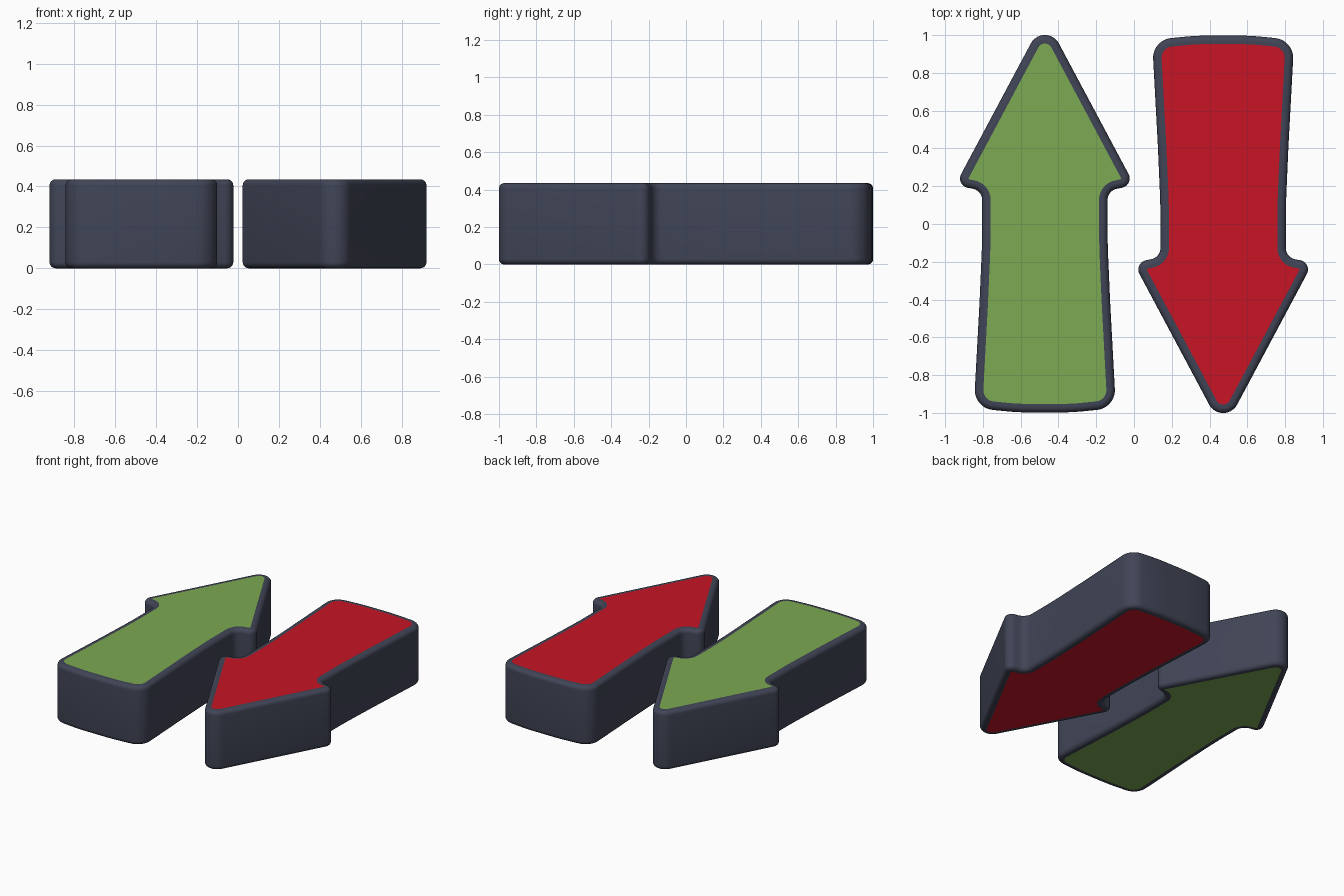
import bpy, bmesh, math
from mathutils import Vector

if "Cube" in bpy.data.objects:
    bpy.data.objects.remove(bpy.data.objects["Cube"])

HEIGHT, BEVEL, RIM = 0.435, 0.03, 0.045

# Right half of the arrow outline: corner x, y, fillet radius, segments
HALF = [
    (0.475, 0.205, 0.05, 10),    # barb
    (0.332, 0.177, 0.06, 8),     # notch
    (0.332, -0.10, 4.0, 4),      # flaring shaft
    (0.346, -0.42, 4.0, 4),
    (0.376, -0.974, 0.105, 10),  # tail corner
    (0.14, -0.998, 1.5, 4),
]
CORNERS = [(0, 1.095, 0.084, 14)] + HALF + [(-x, y, r, n) for x, y, r, n in reversed(HALF)]


def material(name, rgb):
    m = bpy.data.materials.new(name)
    m.diffuse_color = (*rgb, 1)
    m.use_nodes = True
    m.node_tree.nodes["Principled BSDF"].inputs["Base Color"].default_value = m.diffuse_color
    return m


def rounded_outline(corners):
    """Replace every corner of a closed polygon by an arc; returns points and outward normals."""
    out = []
    for i, (x, y, r, n) in enumerate(corners):
        p = Vector((x, y))
        a = (Vector(corners[i - 1][:2]) - p).normalized()
        b = (Vector(corners[(i + 1) % len(corners)][:2]) - p).normalized()
        half = a.angle(b) / 2
        centre = p + (a + b).normalized() * (r / math.sin(half))
        start = p + a * (r / math.tan(half)) - centre
        turn = math.pi - 2 * half
        convex = a.x * b.y - a.y * b.x > 0     # outline runs clockwise
        sign = -1 if convex else 1
        for k in range(n + 1):
            t = sign * turn * k / n
            v = Vector((start.x * math.cos(t) - start.y * math.sin(t),
                        start.x * math.sin(t) + start.y * math.cos(t)))
            out.append((centre + v, v.normalized() * (1 if convex else -1)))
    return out


def finish(bm, name, mat, x, angle):
    bmesh.ops.recalc_face_normals(bm, faces=bm.faces)
    me = bpy.data.meshes.new(name)
    bm.to_mesh(me)
    bm.free()
    ob = bpy.data.objects.new(name, me)
    bpy.context.collection.objects.link(ob)
    ob.location.x = x
    ob.rotation_euler.z = angle
    me.materials.append(mat)
    return ob


def ring(bm, outline, inset, z):
    return [bm.verts.new((*(p - n * inset), z)) for p, n in outline]


OUTLINE = rounded_outline(CORNERS)

# Wall profile from bottom rim to top rim: inset and height
quarter = [(BEVEL * (1 - math.cos(t)), BEVEL * (1 - math.sin(t)))
           for t in (math.pi / 2 * k / 6 for k in range(7))]
lower = [(RIM, 0)] + quarter[::-1]
PROFILE = lower + [(d, HEIGHT - z) for d, z in reversed(lower)]


def arrow(name, face_mat, x, angle):
    # Rounded body wall
    bm = bmesh.new()
    rings = [ring(bm, OUTLINE, d, z) for d, z in PROFILE]
    count = len(OUTLINE)
    for lo, hi in zip(rings, rings[1:]):
        for i in range(count):
            j = (i + 1) % count
            bm.faces.new((lo[i], lo[j], hi[j], hi[i]))
    body = finish(bm, name + "_body", slate, x, angle)
    bpy.ops.object.select_all(action='DESELECT')
    body.select_set(True)
    bpy.context.view_layer.objects.active = body
    bpy.ops.object.shade_smooth_by_angle(angle=math.radians(40))

    # Coloured panels on the top and bottom
    for side, z in (("top", HEIGHT), ("bottom", 0)):
        bm = bmesh.new()
        verts = ring(bm, OUTLINE, RIM, z)
        face = bm.faces.new(verts if z == 0 else verts[::-1])
        me = bpy.data.meshes.new(f"{name}_{side}_panel")
        bm.to_mesh(me)
        bm.free()
        ob = bpy.data.objects.new(me.name, me)
        bpy.context.collection.objects.link(ob)
        ob.location.x, ob.rotation_euler.z = x, angle
        me.materials.append(face_mat)


slate = material("slate", (0.052, 0.058, 0.092))
green = material("green", (0.20, 0.40, 0.085))
red = material("red", (0.58, 0.007, 0.018))

arrow("up_arrow", green, -0.472, 0)
arrow("down_arrow", red, 0.472, math.pi)
